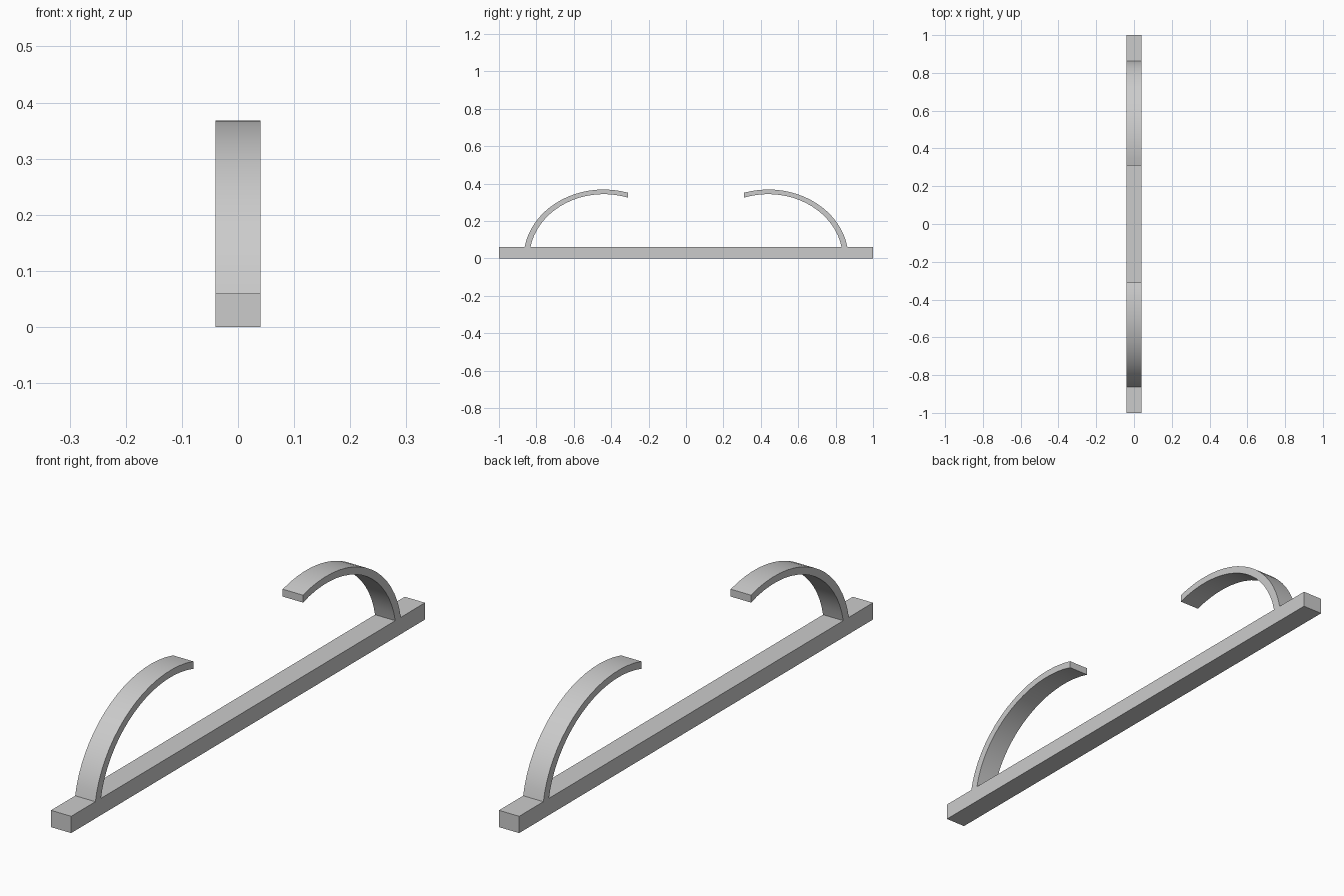
import bpy, bmesh, math

cube = bpy.data.objects.get("Cube")
if cube:
    bpy.data.objects.remove(cube, do_unlink=True)

WIDTH = 0.08
BAR_TOP = 0.06
SEGMENTS = 18

grey = bpy.data.materials.new("light_grey")
grey.use_nodes = True
grey.diffuse_color = (0.6, 0.6, 0.6, 1)
grey.node_tree.nodes["Principled BSDF"].inputs["Base Color"].default_value = (0.6, 0.6, 0.6, 1)


def extrude_profile(name, profile):
    """Extrude a closed (y, z) outline across the width."""
    bm = bmesh.new()
    face = bm.faces.new([bm.verts.new((-WIDTH / 2, y, z)) for y, z in profile])
    result = bmesh.ops.extrude_face_region(bm, geom=[face])
    moved = [v for v in result["geom"] if isinstance(v, bmesh.types.BMVert)]
    bmesh.ops.translate(bm, verts=moved, vec=(WIDTH, 0, 0))
    bmesh.ops.recalc_face_normals(bm, faces=bm.faces)
    mesh = bpy.data.meshes.new(name)
    bm.to_mesh(mesh)
    bm.free()
    mesh.materials.append(grey)
    obj = bpy.data.objects.new(name, mesh)
    bpy.context.collection.objects.link(obj)
    return obj


def arc(a, b, centre, tip):
    """Ellipse points from the bar top, over the crest, to the tip."""
    start = math.asin(BAR_TOP / b)
    end = math.acos((tip - centre) / a)
    angles = [start + (end - start) * i / SEGMENTS for i in range(SEGMENTS + 1)]
    return [(centre + a * math.cos(t), b * math.sin(t)) for t in angles]


# Straight base bar
extrude_profile("base_bar", [(-1, 0), (1, 0), (1, BAR_TOP), (-1, BAR_TOP)])

# Curved arms, mirrored front to back
outer = arc(0.429, 0.368, 0.44, 0.31)
inner = arc(0.398, 0.343, 0.44, 0.31)
outline = outer + inner[::-1]
for name, side in (("front_arm", -1), ("back_arm", 1)):
    arm = extrude_profile(name, [(side * y, z) for y, z in outline])
    bpy.ops.object.select_all(action="DESELECT")
    arm.select_set(True)
    bpy.context.view_layer.objects.active = arm
    bpy.ops.object.shade_smooth_by_angle(angle=math.radians(30))
